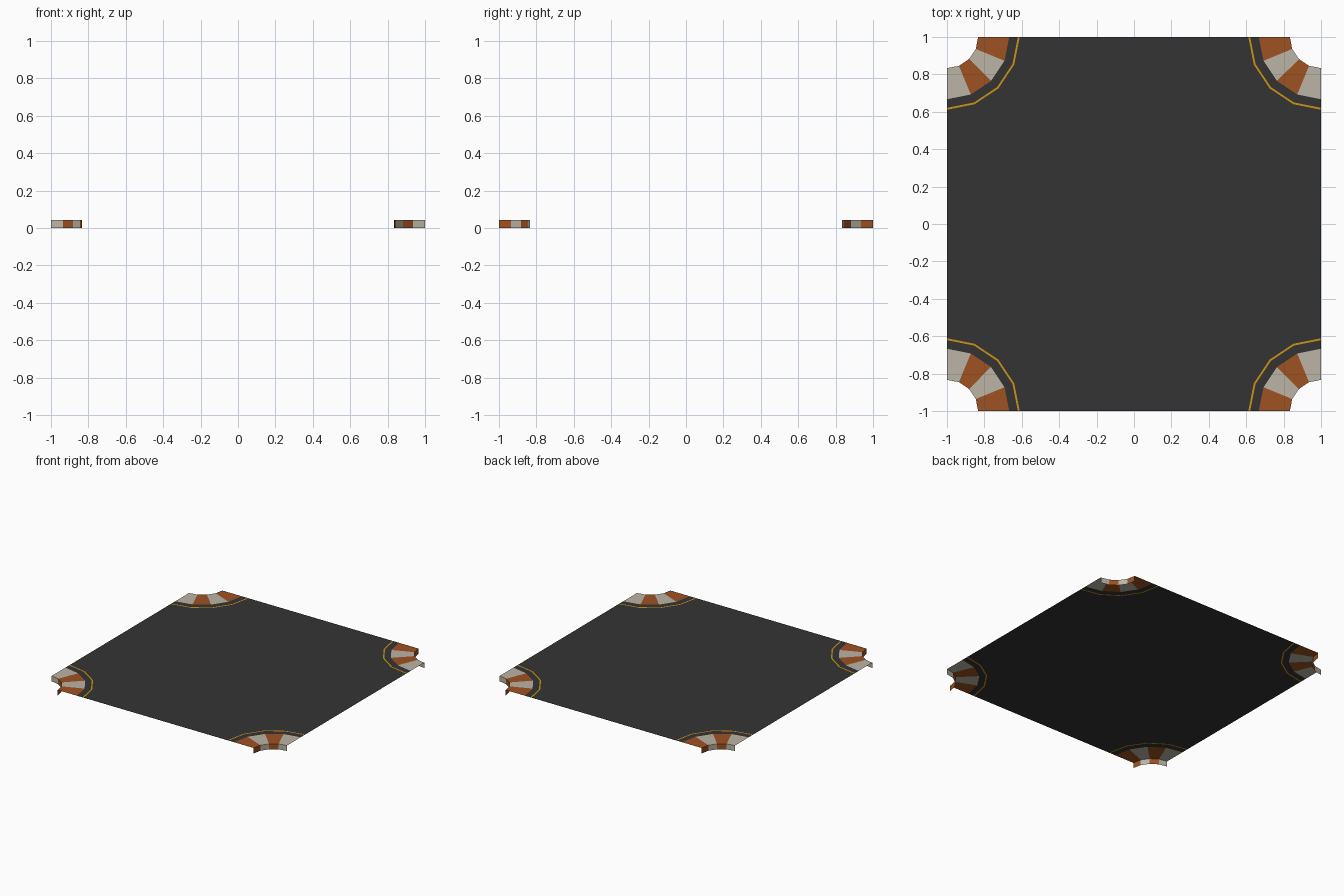
import bpy, bmesh, math

if "Cube" in bpy.data.objects:
    bpy.data.objects.remove(bpy.data.objects["Cube"])

H = 0.042                      # height of the road sheet
STEPS = 4                      # segments per corner arc
R_KERB, R_BAND, R_LINE_IN, R_LINE_OUT = 0.167, 0.333, 0.379, 0.389
CORNERS = [(-1, -1), (1, -1), (1, 1), (-1, 1)]


def material(name, rgb):
    m = bpy.data.materials.new(name)
    m.diffuse_color = (*rgb, 1)
    m.use_nodes = True
    m.node_tree.nodes["Principled BSDF"].inputs["Base Color"].default_value = m.diffuse_color
    return m


asphalt = material("asphalt grey", (0.034, 0.034, 0.034))
orange = material("burnt orange", (0.345, 0.085, 0.016))
cream = material("pale cream", (0.50, 0.46, 0.375))
yellow = material("line yellow", (0.62, 0.30, 0.006))


def arc_point(corner, r, i, z=H):
    # i = 0 lies on the side edge (x = +-1), i = STEPS on the front/back edge
    a = math.pi / 2 * i / STEPS
    sx, sy = corner
    return (sx * (1 - r * math.sin(a)), sy * (1 - r * math.cos(a)), z)


def add_face(bm, pts, outward, mat=0):
    f = bm.faces.new([bm.verts.new(p) for p in pts])
    f.normal_update()
    if f.normal.x * outward[0] + f.normal.y * outward[1] + f.normal.z * outward[2] < 0:
        f.normal_flip()
    f.material_index = mat


def add_ring(bm, r0, r1, z0=H, z1=H, striped=False):
    # quarter ring (or wall, when the radii match) at every corner
    for c in CORNERS:
        out = (0, 0, 1) if z0 == z1 else (c[0], c[1], 0)
        for i in range(STEPS):
            pts = [arc_point(c, r0, i, z0), arc_point(c, r0, i + 1, z0),
                   arc_point(c, r1, i + 1, z1), arc_point(c, r1, i, z1)]
            add_face(bm, pts, out, i % 2 if striped else 0)


def finish(name, bm, mats):
    bmesh.ops.remove_doubles(bm, verts=bm.verts, dist=1e-5)
    me = bpy.data.meshes.new(name)
    bm.to_mesh(me)
    bm.free()
    for m in mats:
        me.materials.append(m)
    bpy.context.collection.objects.link(bpy.data.objects.new(name, me))


# Road: centre sheet bounded by the four painted arcs, plus the strips inside them
bm = bmesh.new()
outline = []
for k, c in enumerate(CORNERS):
    order = range(STEPS + 1) if k % 2 == 0 else range(STEPS, -1, -1)
    outline += [arc_point(c, R_LINE_OUT, i) for i in order]
add_face(bm, outline, (0, 0, 1))
add_ring(bm, R_BAND, R_LINE_IN)
finish("road_surface", bm, [asphalt])

# Painted yellow edge lines
bm = bmesh.new()
add_ring(bm, R_LINE_IN, R_LINE_OUT)
finish("edge_lines", bm, [yellow])

# Striped kerbs: flat top band and the wall dropping into the corner notch
bm = bmesh.new()
add_ring(bm, R_KERB, R_BAND, striped=True)
add_ring(bm, R_KERB, R_KERB, 0, H, striped=True)
finish("corner_kerbs", bm, [cream, orange])
